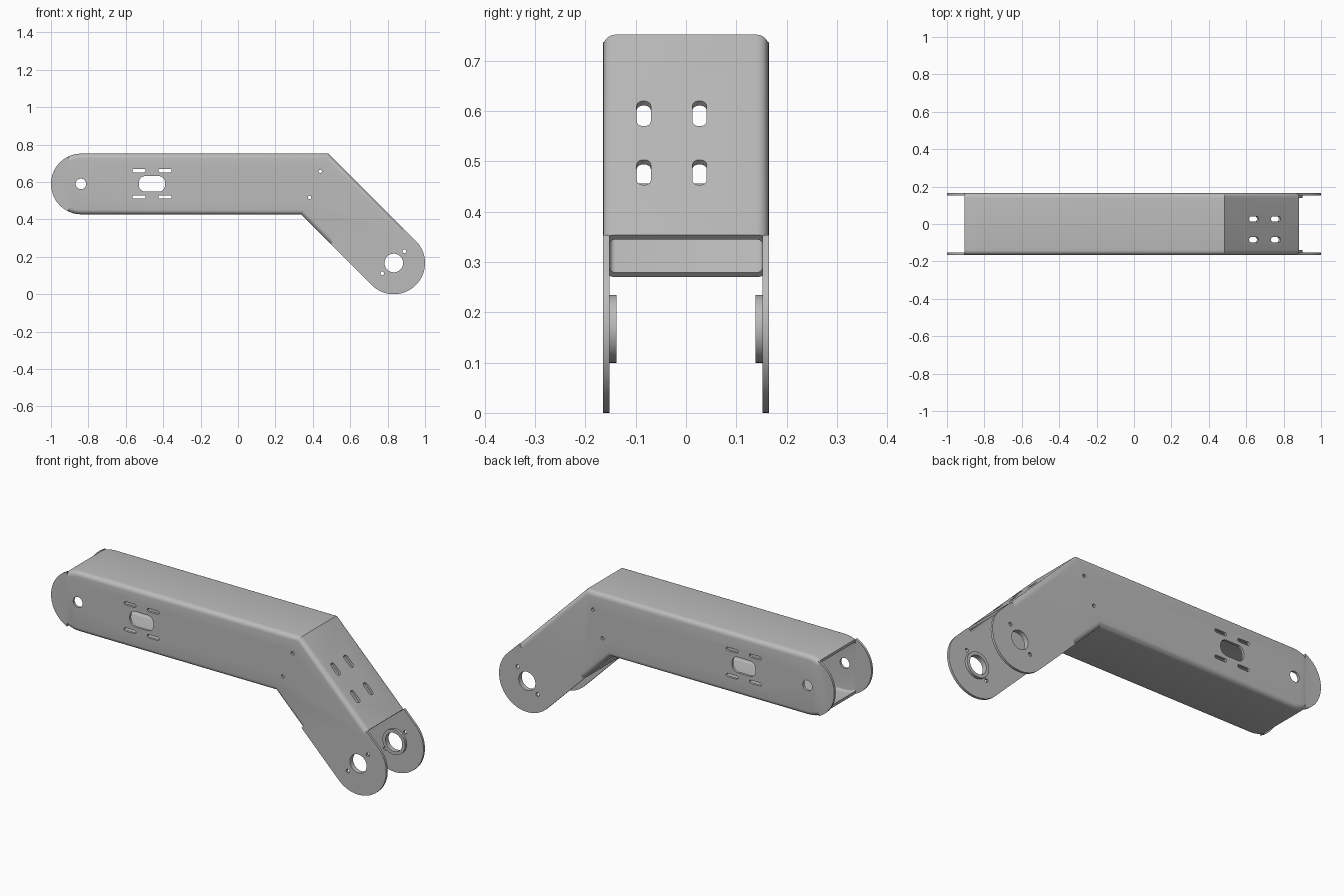
import bpy, bmesh
from math import pi, sin, cos, sqrt, asin
from mathutils import Matrix, Vector

cube = bpy.data.objects.get("Cube")
if cube:
    bpy.data.objects.remove(cube, do_unlink=True)

HALF, WALL, BEND = 0.165, 0.013, 0.025     # half width, sheet thickness, bend radius
TOP, BOTTOM = 0.752, 0.427                 # upper beam heights
UPPER, LOWER = 1.236, 0.764                # x + z along the sloped edges
LEFT = Vector((-0.8375, 0.5895))           # pivot centres (x, z)
RIGHT = Vector((0.833, 0.167))
R_LEFT, R_RIGHT = 0.1625, 0.167
FLANGE_X = -0.905                          # flange end at the left
N = Vector((1, 1)) / sqrt(2)               # normal of the slope

steel = bpy.data.materials.new("grey_steel")
steel.use_nodes = True
GREY = (0.5, 0.5, 0.5, 1)
steel.diffuse_color = GREY
bsdf = steel.node_tree.nodes["Principled BSDF"]
bsdf.inputs["Base Color"].default_value = GREY
bsdf.inputs["Roughness"].default_value = 0.6


def arc(c, r, a0, a1, steps=24):
    return [Vector((c[0] + r * cos(a0 + (a1 - a0) * i / steps),
                    c[1] + r * sin(a0 + (a1 - a0) * i / steps))) for i in range(steps + 1)]


def circle(x, z, r, steps=32):
    return arc((x, z), r, 0, 2 * pi, steps)[:-1]


def rounded_rect(x, z, w, h, r):
    pts = []
    for i, (sx, sz) in enumerate([(1, 1), (-1, 1), (-1, -1), (1, -1)]):
        corner = (x + sx * (w / 2 - r), z + sz * (h / 2 - r))
        pts += arc(corner, r, i * pi / 2, (i + 1) * pi / 2, 6)
    return pts


def outline(o):
    """Side profile of the arm, moved inward by o."""
    up, low = UPPER - o * sqrt(2), LOWER + o * sqrt(2)
    pts = arc(LEFT, R_LEFT - o, pi / 2, 3 * pi / 2)
    pts.append(Vector((low - BOTTOM - o, BOTTOM + o)))
    pts += arc(RIGHT, R_RIGHT - o, -3 * pi / 4, pi / 4)
    pts.append(Vector((up - TOP + o, TOP - o)))
    return pts


def prism(name, profiles, y0, y1, rim=0, matrix=None):
    """Extrude x-z profiles from y0 to y1, rounding both rims if asked."""
    bm = bmesh.new()
    for pts in profiles:
        face = bm.faces.new([bm.verts.new((p[0], y0, p[1])) for p in pts])
        new = bmesh.ops.extrude_face_region(bm, geom=[face])["geom"]
        bmesh.ops.translate(bm, vec=(0, y1 - y0, 0),
                            verts=[v for v in new if isinstance(v, bmesh.types.BMVert)])
    if rim:
        edges = [e for e in bm.edges if abs(e.verts[0].co.y - e.verts[1].co.y) < 1e-5]
        bmesh.ops.bevel(bm, geom=edges, offset=rim, segments=5, profile=0.5,
                        affect='EDGES', clamp_overlap=True)
    if matrix:
        bm.transform(matrix)
    bmesh.ops.recalc_face_normals(bm, faces=bm.faces)
    mesh = bpy.data.meshes.new(name)
    bm.to_mesh(mesh)
    bm.free()
    mesh.materials.append(steel)
    ob = bpy.data.objects.new(name, mesh)
    bpy.context.collection.objects.link(ob)
    return ob


def combine(target, other, operation):
    mod = target.modifiers.new("cut", 'BOOLEAN')
    mod.operation, mod.solver, mod.object = operation, 'EXACT', other
    bpy.context.view_layer.objects.active = target
    bpy.ops.object.modifier_apply(modifier=mod.name)
    bpy.data.objects.remove(other, do_unlink=True)


# Folded sheet body, hollow inside
body = prism("arm_channel", [outline(0)], -HALF, HALF, BEND)
cavity = prism("cavity", [outline(WALL)], -HALF + WALL, HALF - WALL, BEND - WALL)
combine(body, cavity, 'DIFFERENCE')

# Remove the folded rim beyond the flange ends
A, B = Vector((0.882, 0.354)), Vector((0.494, 0.27))
step = [A - N * 0.035, B + N * 0.035]
ends = [[(FLANGE_X, 0.3), (FLANGE_X, 0.9), (-1.2, 0.9), (-1.2, 0.3)],
        [A + N * 0.1, *step, B - N * 0.1, (0.6, -0.2), (1.2, -0.2), (1.2, 0.3)]]
combine(body, prism("end_cut", ends, -0.3, 0.3), 'DIFFERENCE')

# Flat fork plates at both ends
sweep = pi / 2 + asin((LEFT.x - FLANGE_X) / R_LEFT)
half = pi - (sweep - 0)
half = pi / 2 - asin((LEFT.x - FLANGE_X) / R_LEFT)
plates = [arc(LEFT, R_LEFT, pi - half, pi + half),
          [A, *step, B] + arc(RIGHT, R_RIGHT, -3 * pi / 4, pi / 4, 32)]
for y in (-HALF, HALF - WALL):
    combine(body, prism("fork_plates", plates, y, y + WALL), 'UNION')

# Pivot holes, fastener holes and window with its four slots, through both sides
holes = [circle(-0.84, 0.59, 0.028), circle(*RIGHT, 0.05),
         circle(0.44, 0.657, 0.009, 12), circle(0.383, 0.518, 0.009, 12),
         circle(0.771, 0.111, 0.01, 12), circle(0.89, 0.23, 0.01, 12),
         rounded_rect(-0.46, 0.59, 0.141, 0.084, 0.036)]
holes += [rounded_rect(x, z, 0.07, 0.018, 0.008) for x in (-0.529, -0.39) for z in (0.52, 0.661)]
combine(body, prism("holes", holes, -0.3, 0.3), 'DIFFERENCE')

# Four slots in the sloped flange
for y in (-0.084, 0.027):
    for z in (0.595, 0.478):
        m = Matrix.Translation((UPPER - z, y, z)) @ Matrix.Rotation(pi / 4, 4, 'Y') \
            @ Matrix.Rotation(pi / 2, 4, 'X')
        slot = prism("slot", [rounded_rect(0, 0, 0.071, 0.028, 0.0135)], -0.04, 0.04, 0, m)
        combine(body, slot, 'DIFFERENCE')

# Bearing rings on the inner faces of the lower fork
rings = []
for name, y in (("right_bearing_ring", -0.152), ("left_bearing_ring", 0.138)):
    ring = prism(name, [circle(*RIGHT, 0.0675, 40)], y, y + 0.014)
    combine(ring, prism("bore", [circle(*RIGHT, 0.05)], -0.3, 0.3), 'DIFFERENCE')
    rings.append(ring)

for ob in [body] + rings:
    bpy.ops.object.select_all(action='DESELECT')
    ob.select_set(True)
    bpy.context.view_layer.objects.active = ob
    bpy.ops.object.shade_smooth_by_angle(angle=pi / 6)
